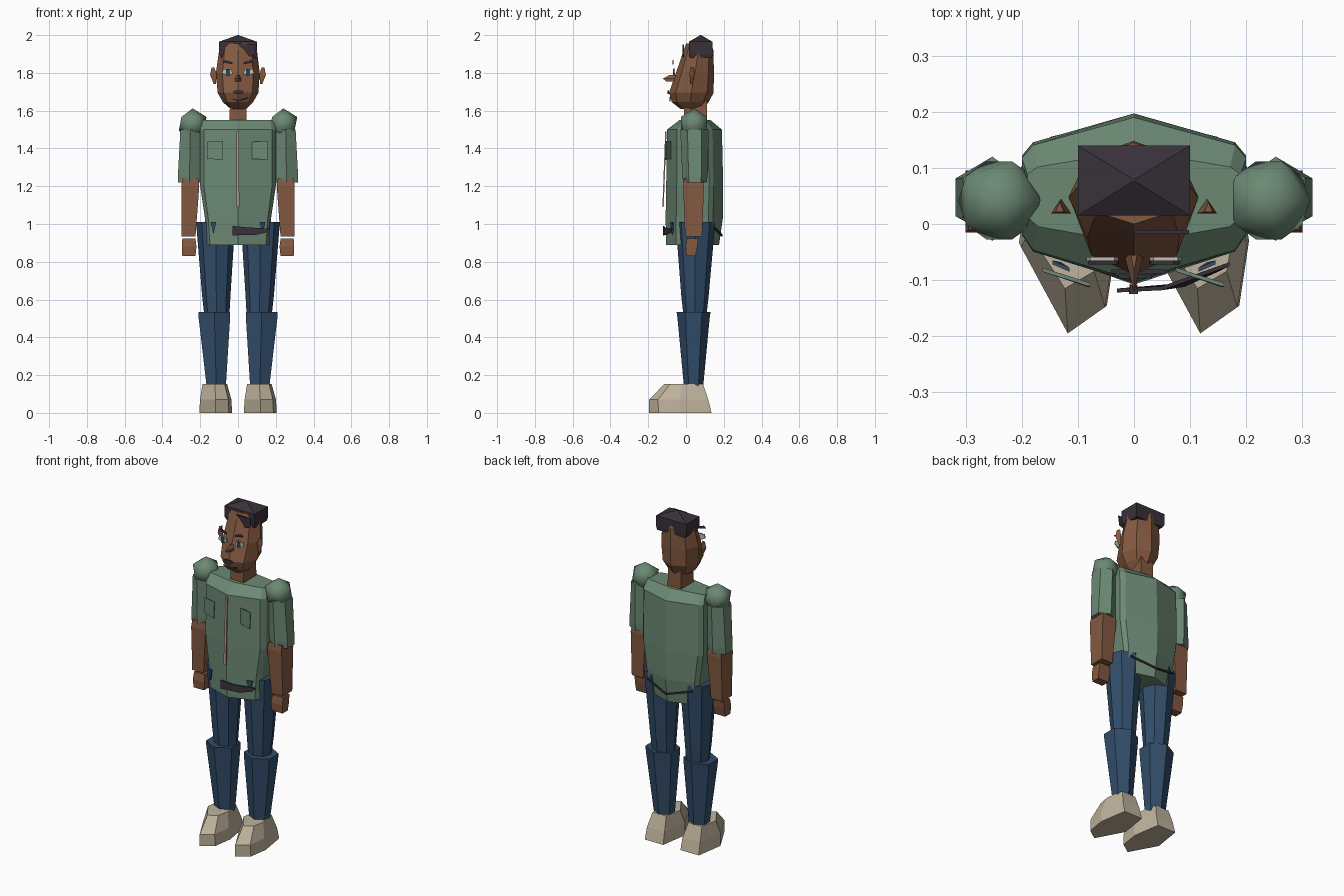
import bpy, bmesh, math
from mathutils import Vector

if "Cube" in bpy.data.objects:
    bpy.data.objects.remove(bpy.data.objects["Cube"])


def material(name, r, g, b):
    m = bpy.data.materials.new(name)
    m.use_nodes = True
    m.diffuse_color = (r, g, b, 1)
    m.node_tree.nodes["Principled BSDF"].inputs["Base Color"].default_value = (r, g, b, 1)
    return m


GREEN = material("shirt green", .15, .25, .175)
BLUE = material("denim blue", .032, .075, .145)
SKIN = material("brown skin", .23, .10, .052)
SHOE = material("shoe beige", .52, .45, .33)
DARK = material("dark hair", .04, .03, .042)
ZIP = material("zip tan", .45, .30, .24)
WHITE = material("eye white", .55, .52, .46)
IRIS = material("iris blue", .02, .06, .10)


def finish(name, bm, mat, smooth=False):
    bmesh.ops.recalc_face_normals(bm, faces=bm.faces)
    for f in bm.faces:
        f.smooth = smooth
    me = bpy.data.meshes.new(name)
    bm.to_mesh(me)
    bm.free()
    me.materials.append(mat)
    ob = bpy.data.objects.new(name, me)
    bpy.context.collection.objects.link(ob)
    return ob


def ring(n, turn=0.0):
    """Regular outline stretched to fill the square from -1 to 1."""
    pts = [(math.sin(2 * math.pi * (i + turn) / n), -math.cos(2 * math.pi * (i + turn) / n)) for i in range(n)]
    w, h = max(abs(p[0]) for p in pts), max(abs(p[1]) for p in pts)
    return [(x / w, y / h) for x, y in pts]


def loft(name, outline, sections, mat, side=1, shift=0):
    """Stack of outlines; each section is z, x0, x1, y0, y1."""
    bm = bmesh.new()
    loops = []
    for z, x0, x1, y0, y1 in sections:
        loops.append([bm.verts.new((side * ((x0 + x1) / 2 + u * (x1 - x0) / 2) + shift,
                                    (y0 + y1) / 2 + v * (y1 - y0) / 2, z)) for u, v in outline])
    n = len(outline)
    for a, b in zip(loops, loops[1:]):
        for i in range(n):
            j = (i + 1) % n
            bm.faces.new((a[i], a[j], b[j], b[i]))
    bm.faces.new(loops[0])
    bm.faces.new(loops[-1])
    return finish(name, bm, mat)


def plate(name, pts, mat, depth=.007):
    """Thin polygon extruded backwards."""
    bm = bmesh.new()
    f = bm.faces.new([bm.verts.new(p) for p in pts])
    out = bmesh.ops.extrude_face_region(bm, geom=[f])["geom"]
    bmesh.ops.translate(bm, vec=Vector((0, depth, 0)),
                        verts=[v for v in out if isinstance(v, bmesh.types.BMVert)])
    return finish(name, bm, mat)


def flat(name, pts, y, mat):
    return plate(name, [(x, y, z) for x, z in pts], mat)


def ball(name, centre, r, mat):
    bm = bmesh.new()
    bmesh.ops.create_icosphere(bm, subdivisions=1, radius=r)
    bmesh.ops.translate(bm, vec=Vector(centre), verts=bm.verts)
    return finish(name, bm, mat, True)


BOX, HEX, OCT = ring(4, .5), ring(6), ring(8)

# Shirt body
half = [(0, -1), (.9, -.63), (1, -.43), (1, .5), (.9, .66), (0, 1)]
CHEST = half + [(-x, y) for x, y in reversed(half[1:-1])]
loft("shirt_body", CHEST, [
    (.89, -.165, .165, -.105, .175), (1.03, -.175, .175, -.108, .195),
    (1.2, -.2, .2, -.105, .197), (1.5, -.2, .2, -.1, .19),
    (1.55, -.19, .19, -.035, .13)], GREEN)

# Zip, pockets and belt
plate("zip", [(-.009, -.125, 1.09), (.007, -.125, 1.09), (.005, -.11, 1.49), (-.007, -.11, 1.49)], ZIP)
for name, x in (("right_pocket", -.163), ("left_pocket", .075)):
    plate(name, [(x, -.085, 1.345), (x + .08, -.112, 1.34),
                 (x + .085, -.112, 1.44), (x, -.085, 1.435)], GREEN)
plate("belt_front", [(-.03, -.122, .94), (.09, -.112, .942), (.15, -.085, .955),
                     (.17, -.075, .975), (.05, -.118, .982), (-.03, -.122, .99)], DARK)
for s, name in ((-1, "right"), (1, "left")):
    plate(name + "_belt_back", [(0, .186, .935), (s * .15, .148, .975),
                                (s * .15, .148, .985), (0, .186, .945)], DARK)
    plate(name + "_hip_patch", [(s * .145, -.072, 1.01), (s * .115, -.085, 1.01),
                                (s * .13, -.075, .945)], BLUE)

# Arms and legs
for s, name in ((-1, "right"), (1, "left")):
    ball(name + "_shoulder", (s * .24, .042, 1.53), .082, GREEN)
    loft(name + "_sleeve", HEX, [
        (1.22, .195, .318, -.015, .11), (1.26, .195, .318, -.02, .115),
        (1.5, .2, .305, -.03, .12)], GREEN, s)
    loft(name + "_forearm", BOX, [
        (.935, .225, .3, -.005, .085), (1.2, .205, .3, -.015, .095),
        (1.24, .21, .295, -.01, .09)], SKIN, s)
    loft(name + "_hand", BOX, [
        (.83, .225, .295, .0, .05), (.88, .22, .297, -.003, .06),
        (.922, .225, .295, .005, .065)], SKIN, s)
    loft(name + "_thigh", OCT, [
        (.53, .045, .18, -.015, .11), (.62, .04, .19, -.025, .12),
        (1.01, .015, .222, -.055, .155)], BLUE, s)
    ball(name + "_knee", (s * .115, .045, .53), .062, BLUE)
    loft(name + "_calf", HEX, [
        (.13, .065, .165, -.01, .09), (.5, .042, .208, -.045, .125),
        (.535, .042, .21, -.05, .13)], BLUE, s)

# Shoes, both with the same lopsided toe
SOLE = [(0, -1), (.8, -.7), (1, .0), (.7, 1), (-.7, 1), (-1, -.02)]
for name, dx in (("right_shoe", -.118), ("left_shoe", .118)):
    loft(name, SOLE, [
        (0, -.087, .087, -.195, .135), (.07, -.083, .083, -.195, .118),
        (.153, -.07, .06, -.115, .09)], SHOE, 1, dx)

# Neck, head and hair
loft("neck", BOX, [(1.5, -.045, .045, -.01, .11), (1.66, -.043, .043, -.01, .11)], SKIN)
loft("head", OCT, [
    (1.61, -.04, .045, -.03, .09), (1.645, -.08, .08, -.075, .12),
    (1.695, -.108, .108, -.09, .146), (1.8, -.117, .115, -.053, .148),
    (1.92, -.1, .1, -.012, .145), (1.955, -.085, .085, .0, .13)], SKIN)
loft("hair", BOX, [
    (1.88, -.088, .095, .02, .138), (1.9, -.1, .1, .015, .14),
    (1.965, -.1, .1, .015, .14), (2.0, -.002, .002, .076, .08)], DARK)
flat("hair_fringe", [(.03, 1.925), (.06, 1.885), (.09, 1.895), (.098, 1.95), (.0, 1.95)], -.018, DARK)

# Face
loft("nose", ring(3), [
    (1.755, -.018, .018, -.105, -.04), (1.77, -.016, .016, -.122, -.04),
    (1.79, -.006, .006, -.085, -.04)], SKIN)
for s, name in ((-1, "right"), (1, "left")):
    flat(name + "_eye", [(s * .028, 1.795), (s * .055, 1.785), (s * .085, 1.8),
                         (s * .078, 1.822), (s * .035, 1.82)], -.066, WHITE)
    flat(name + "_iris", [(s * .042, 1.787), (s * .064, 1.787),
                          (s * .064, 1.82), (s * .042, 1.82)], -.07, IRIS)
    flat(name + "_brow", [(s * .028, 1.845), (s * .082, 1.856),
                          (s * .07, 1.868), (s * .03, 1.856)], -.072, DARK)
    loft(name + "_ear", ring(3, .5), [
        (1.74, .118, .128, .02, .035), (1.79, .112, .148, .01, .045),
        (1.828, .125, .14, .015, .04)], SKIN, s)
flat("mouth", [(-.028, 1.7), (-.015, 1.688), (.02, 1.688), (.032, 1.7), (.015, 1.708), (-.015, 1.708)], -.097, DARK)
flat("smile_line", [(-.04, 1.665), (.0, 1.648), (.05, 1.662), (.055, 1.672), (.0, 1.657)], -.088, DARK)
